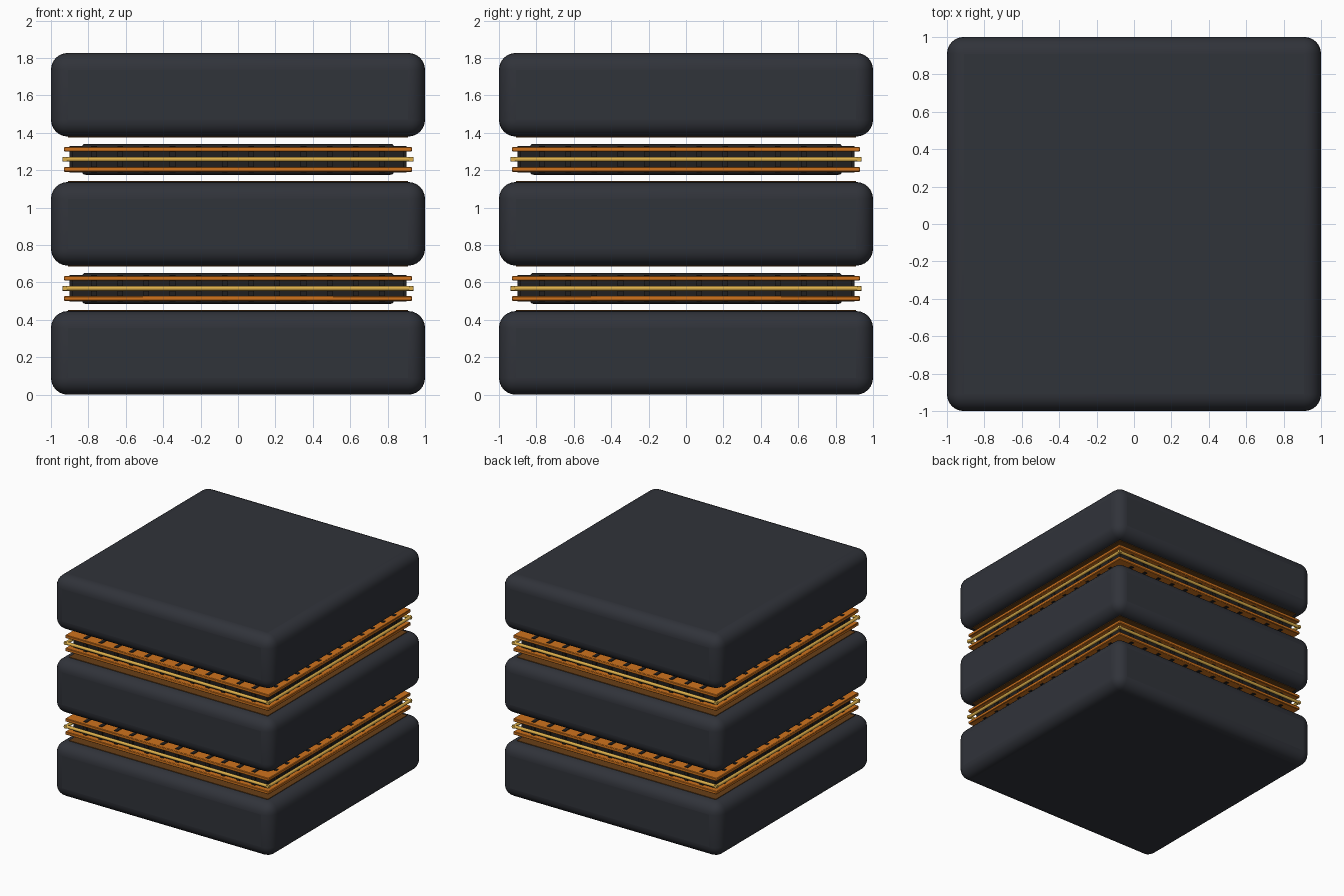
import bpy, bmesh, math
from mathutils import Matrix, Vector

if "Cube" in bpy.data.objects:
    bpy.data.objects.remove(bpy.data.objects["Cube"])


def material(name, rgb):
    m = bpy.data.materials.new(name)
    m.diffuse_color = (*rgb, 1)
    m.use_nodes = True
    m.node_tree.nodes["Principled BSDF"].inputs["Base Color"].default_value = m.diffuse_color
    return m


DARK = material("charcoal", (0.03, 0.033, 0.042))
BLACK = material("black", (0.015, 0.014, 0.014))
ORANGE = material("copper_orange", (0.62, 0.17, 0.012))
GOLD = material("gold", (0.72, 0.43, 0.07))
BROWN = material("dim_amber", (0.14, 0.05, 0.008))


def add_box(bm, centre, size):
    bmesh.ops.create_cube(bm, size=1, matrix=Matrix.Translation(Vector(centre)) @ Matrix.Diagonal((*size, 1)))


def finish(bm, name, mat, bevel=0, segments=2):
    me = bpy.data.meshes.new(name)
    bm.to_mesh(me)
    bm.free()
    ob = bpy.data.objects.new(name, me)
    bpy.context.collection.objects.link(ob)
    me.materials.append(mat)
    if bevel:
        mod = ob.modifiers.new("bevel", 'BEVEL')
        mod.width, mod.segments = bevel, segments
    bpy.context.view_layer.objects.active = ob
    ob.select_set(True)
    bpy.ops.object.shade_smooth_by_angle(angle=math.radians(35))
    ob.select_set(False)
    return ob


def box(name, half, z0, z1, mat, bevel=0, segments=2):
    bm = bmesh.new()
    add_box(bm, (0, 0, (z0 + z1) / 2), (2 * half, 2 * half, z1 - z0))
    return finish(bm, name, mat, bevel, segments)


def frame(name, inner, outer, z, height, mat):
    # square ring: a profile swept around four mitred corners
    bm = bmesh.new()
    profile = [(inner, -height / 2), (outer, -height / 2), (outer, height / 2), (inner, height / 2)]
    rings = [[bm.verts.new((sx * r, sy * r, z + dz)) for r, dz in profile]
             for sx, sy in ((-1, -1), (1, -1), (1, 1), (-1, 1))]
    for i in range(4):
        a, b = rings[i], rings[(i + 1) % 4]
        for j in range(4):
            k = (j + 1) % 4
            bm.faces.new((a[j], b[j], b[k], a[k]))
    bmesh.ops.recalc_face_normals(bm, faces=bm.faces)
    return finish(bm, name, mat, 0.004, 1)


def rods(name, reach, z, radius, mat):
    # round rod along each side
    bm = bmesh.new()
    for q in range(4):
        m = (Matrix.Rotation(q * math.pi / 2, 4, 'Z') @ Matrix.Translation((0, -reach + radius, z))
             @ Matrix.Rotation(math.pi / 2, 4, 'Y'))
        bmesh.ops.create_cone(bm, cap_ends=True, segments=12, radius1=radius, radius2=radius,
                              depth=2 * reach, matrix=m)
    return finish(bm, name, mat)


def fins(name, z, height, mat, count=12):
    # small clips spaced along each side
    bm = bmesh.new()
    for q in range(4):
        rot = Matrix.Rotation(q * math.pi / 2, 4, 'Z')
        for i in range(count):
            x = -0.77 + 1.54 * i / (count - 1)
            size = (0.03, 0.07, height) if q % 2 == 0 else (0.07, 0.03, height)
            add_box(bm, rot @ Vector((x, -0.865, z)), size)
    return finish(bm, name, mat)


SLAB, PITCH, HEIGHT = 3, 0.69, 0.447

# heavy rounded slabs
for i in range(SLAB):
    box(f"slab_{i + 1}", 1.0, i * PITCH, i * PITCH + HEIGHT, DARK, 0.09, 6)

# layered conductor band floating in each gap
for i in range(SLAB - 1):
    n = i + 1
    low, high = i * PITCH + HEIGHT, (i + 1) * PITCH
    mid = (low + high) / 2
    box(f"lower_glow_plate_{n}", 0.91, low - 0.002, low + 0.005, BROWN)
    box(f"upper_glow_plate_{n}", 0.91, high - 0.005, high + 0.002, BROWN)
    box(f"band_core_{n}", 0.835, mid - 0.083, mid + 0.083, BLACK, 0.02, 3)
    box(f"band_backing_{n}", 0.885, mid - 0.05, mid + 0.05, BLACK)
    for label, s in (("lower", -1), ("upper", 1)):
        frame(f"{label}_orange_rail_{n}", 0.82, 0.93, mid + s * 0.054, 0.026, ORANGE)
    rods(f"gold_rod_{n}", 0.938, mid, 0.013, GOLD)
    fins(f"band_clips_{n}", mid, 0.142, BLACK)
